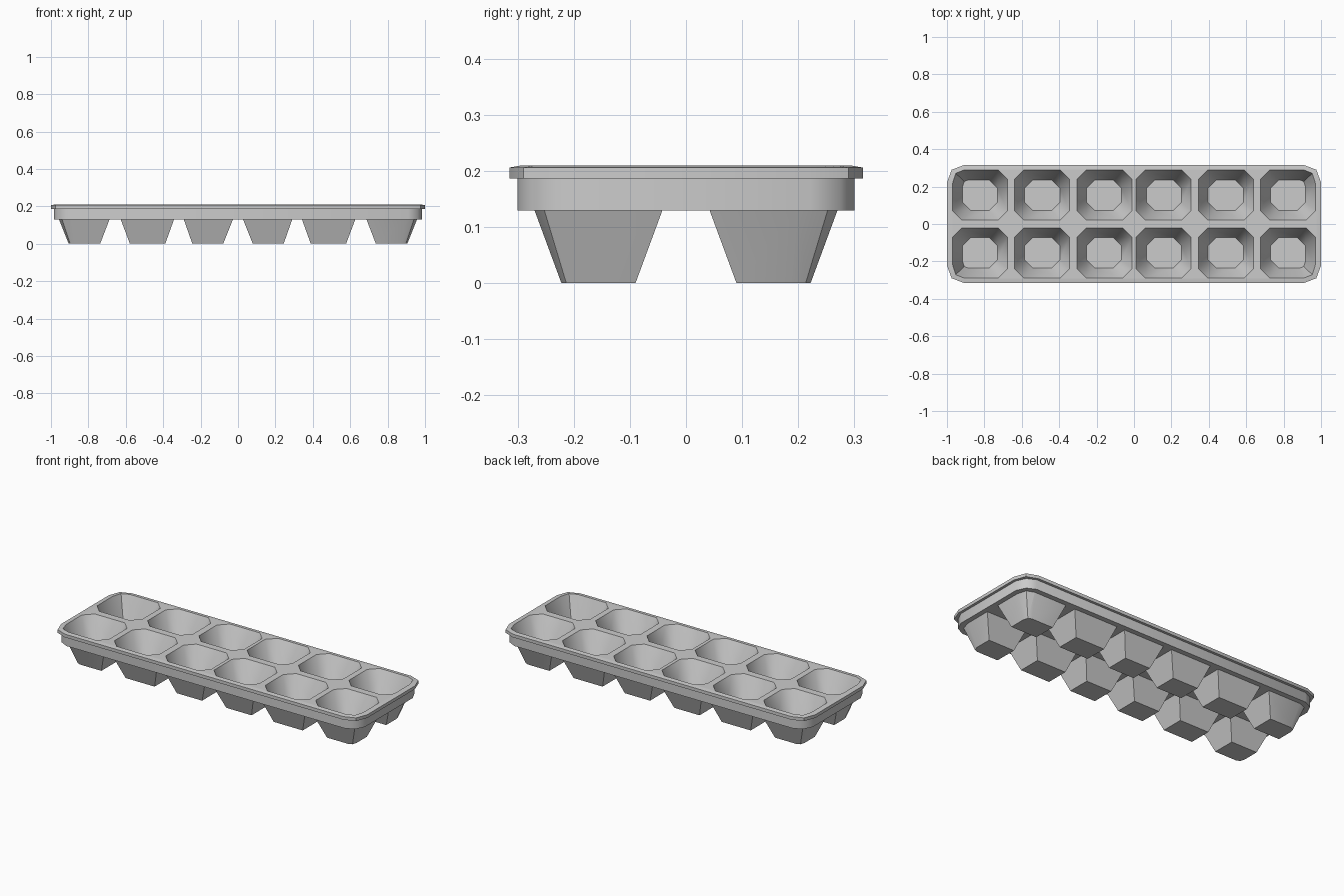
import bpy, bmesh, math

if "Cube" in bpy.data.objects:
    bpy.data.objects.remove(bpy.data.objects["Cube"])


def rounded(x0, x1, y0, y1, corner, inner):
    """Outline of a box; outer (+x +y) corner is a two-step round, the others
    are chamfered by `inner` (0 = square). corner = (cx, cy)."""
    pts = []
    cx, cy = corner
    if inner:
        c = inner
        pts += [(x0, y0 + c), (x0 + c, y0), (x1 - c, y0), (x1, y0 + c)]
    else:
        pts += [(x0, y0), (x1, y0)]
    pts += [(x1, y1 - cy)]
    if cx != cy:
        pts += [(x1 - cx * 0.27, y1 - cy * 0.25)]
    pts += [(x1 - cx, y1)]
    pts += [(x0 + inner, y1), (x0, y1 - inner)] if inner else [(x0, y1)]
    return pts


def loft(bm, rings):
    """Closed solid through stacked outlines [(points, z), ...]."""
    loops = [[bm.verts.new((x, y, z)) for x, y in pts] for pts, z in rings]
    n = len(loops[0])
    for a, b in zip(loops, loops[1:]):
        for i in range(n):
            j = (i + 1) % n
            bm.faces.new((a[i], a[j], b[j], b[i]))
    bm.faces.new(loops[0][::-1])
    bm.faces.new(loops[-1])


def finish(name, bm):
    bmesh.ops.recalc_face_normals(bm, faces=bm.faces[:])
    me = bpy.data.meshes.new(name)
    bm.to_mesh(me)
    bm.free()
    ob = bpy.data.objects.new(name, me)
    bpy.context.collection.objects.link(ob)
    return ob


def outline(d):
    """Tray outline inset by d, with two-step corners."""
    q = [(1 - d, 0.222), (0.975 - d, 0.29 - d), (0.91, 0.315 - d)]
    half = q + [(-x, y) for x, y in reversed(q)]
    return half + [(-x, -y) for x, y in half]


def signed(pts, sx, sy):
    return [(x * sx, y * sy) for x, y in pts]


def extend(a, b, t):
    return [(p[0] + (q[0] - p[0]) * t, p[1] + (q[1] - p[1]) * t) for p, q in zip(a, b)]


# tray body with overhanging rim
bm = bmesh.new()
loft(bm, [(outline(0.015), 0.13), (outline(0.015), 0.187), (outline(0), 0.187),
          (outline(0), 0.206), (outline(0.022), 0.21)])
tray = finish("ice_tray", bm)

# per column: cup bottom x, cup top x, pocket floor x, pocket mouth x
columns = [
    ((0.079, 0.244), (0.027, 0.29), (0.067, 0.254), (0.01, 0.305)),
    ((0.389, 0.578), (0.342, 0.627), (0.395, 0.585), (0.345, 0.64)),
    ((0.737, 0.905), (0.687, 0.957), (0.73, 0.916), (0.675, 0.97)),
]
cups, pockets = bmesh.new(), bmesh.new()
for i, (cb, ct, pf, pm) in enumerate(columns):
    end = i == 2
    if end:
        bot = rounded(*cb, 0.09, 0.222, (0.03, 0.035), 0)
        top = rounded(*ct, 0.042, 0.27, (0.06, 0.07), 0)
    else:
        bot = [(cb[0], 0.09), (cb[1], 0.09), (cb[1], 0.222), (cb[0], 0.222)]
        top = [(ct[0], 0.042), (ct[1], 0.042), (ct[1], 0.27), (ct[0], 0.27)]
    floor = rounded(*pf, 0.071, 0.236, (0.03, 0.035) if end else (0.045, 0.045), 0.045)
    mouth = rounded(*pm, 0.021, 0.289, (0.062, 0.072) if end else (0.05, 0.05), 0.05)
    for sx in (-1, 1):
        for sy in (-1, 1):
            # tapered cup, run slightly up into the body
            loft(cups, [(signed(bot, sx, sy), 0),
                        (signed(extend(bot, top, 1.05), sx, sy), 0.1365)])
            # pocket cutter
            loft(pockets, [(signed(floor, sx, sy), 0.06), (signed(mouth, sx, sy), 0.21),
                           (signed(mouth, sx, sy), 0.25)])

# join the cups to the body, then hollow the pockets
for ob, op in ((finish("cups_helper", cups), 'UNION'),
               (finish("pockets_cutter", pockets), 'DIFFERENCE')):
    ob.hide_render = True
    mod = tray.modifiers.new(op.lower(), 'BOOLEAN')
    mod.object, mod.operation, mod.solver = ob, op, 'EXACT'
    bpy.context.view_layer.objects.active = tray
    bpy.ops.object.modifier_apply(modifier=mod.name)
    bpy.data.objects.remove(ob)

# soft walls, crisp edges
bpy.ops.object.select_all(action='DESELECT')
tray.select_set(True)
bpy.context.view_layer.objects.active = tray
bpy.ops.object.shade_smooth_by_angle(angle=math.radians(47))
